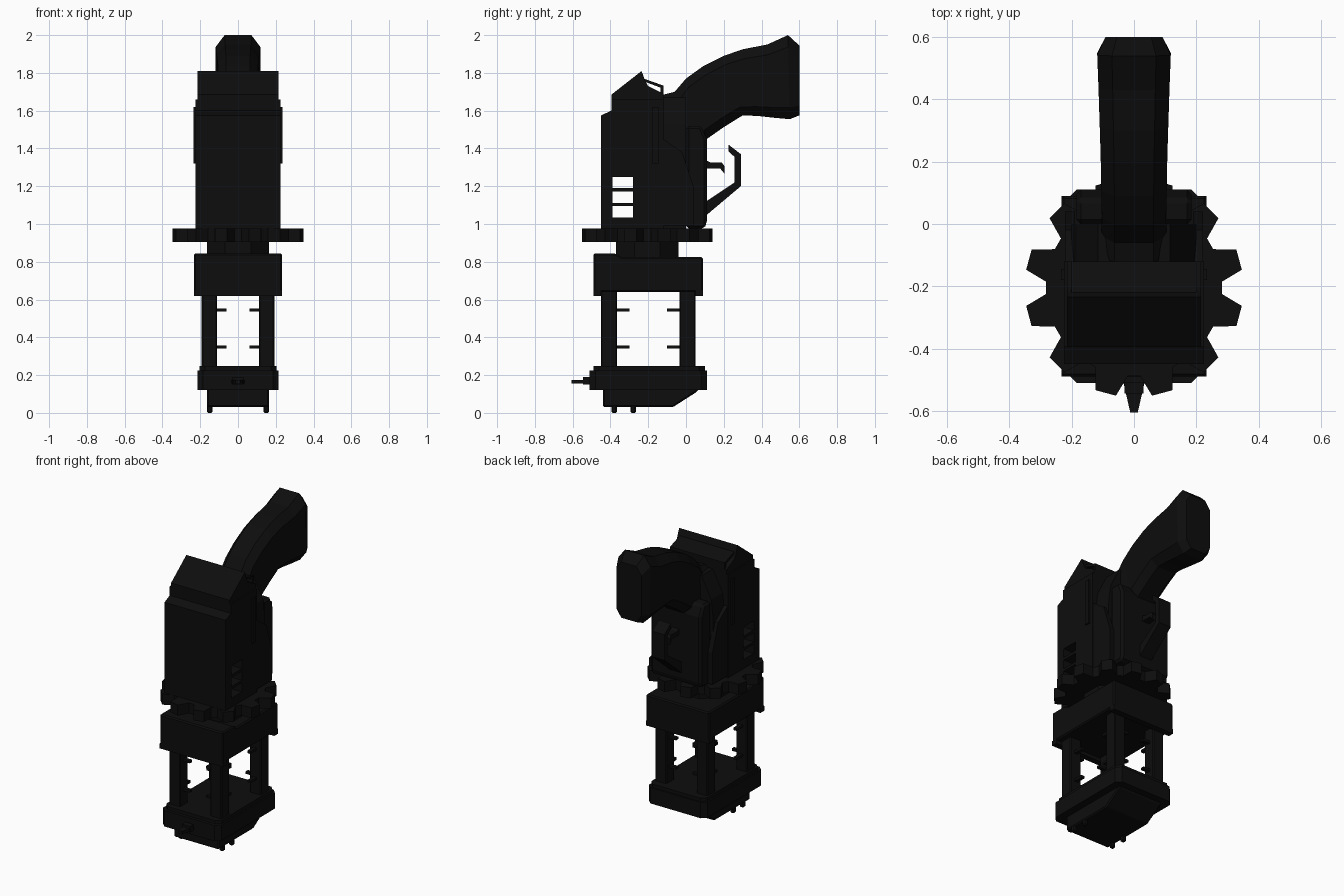
import bpy, bmesh, math
from mathutils import Vector

if "Cube" in bpy.data.objects:
    bpy.data.objects.remove(bpy.data.objects["Cube"])


def material(name, v):
    m = bpy.data.materials.new(name)
    m.diffuse_color = (v, v, v, 1)
    m.use_nodes = True
    m.node_tree.nodes["Principled BSDF"].inputs["Base Color"].default_value = m.diffuse_color
    return m


BLACK = material("gunmetal black", 0.004)
CY = -0.205  # barrel axis in y


def finish(name, bm, bevel=0):
    bmesh.ops.recalc_face_normals(bm, faces=bm.faces)
    me = bpy.data.meshes.new(name)
    bm.to_mesh(me)
    bm.free()
    ob = bpy.data.objects.new(name, me)
    bpy.context.collection.objects.link(ob)
    me.materials.append(BLACK)
    if bevel:
        mod = ob.modifiers.new("bevel", 'BEVEL')
        mod.width, mod.segments = bevel, 1
    return ob


def prism(name, pts, lo, hi, axis='x', bevel=0):
    """Extrude a profile: axis x takes (y, z) points, axis z takes (x, y), axis y takes (x, z)."""
    put = {'x': lambda p, d: (d, p[0], p[1]),
           'y': lambda p, d: (p[0], d, p[1]),
           'z': lambda p, d: (p[0], p[1], d)}[axis]
    bm = bmesh.new()
    a = [bm.verts.new(put(p, lo)) for p in pts]
    b = [bm.verts.new(put(p, hi)) for p in pts]
    bm.faces.new(a)
    bm.faces.new(b)
    for i in range(len(pts)):
        j = (i + 1) % len(pts)
        bm.faces.new((a[i], a[j], b[j], b[i]))
    return finish(name, bm, bevel)


def box(name, x0, x1, y0, y1, z0, z1, bevel=0):
    return prism(name, [(x0, y0), (x1, y0), (x1, y1), (x0, y1)], z0, z1, 'z', bevel)


def chamfered(x, y0, y1, c):
    return [(-x + c, y0), (x - c, y0), (x, y0 + c), (x, y1 - c),
            (x - c, y1), (-x + c, y1), (-x, y1 - c), (-x, y0 + c)]


def cut(target, cutter):
    mod = target.modifiers.new("cut", 'BOOLEAN')
    mod.object, mod.operation, mod.solver = cutter, 'DIFFERENCE', 'EXACT'
    cutter.hide_render = True
    cutter.hide_set(True)


# front housing with side vents
housing = prism("front_housing", [(-.45, .975), (-.45, 1.575), (-.395, 1.6), (-.395, 1.66),
                                  (-.12, 1.66), (-.12, .975)], -.225, .225)
for z0, z1 in ((1.035, 1.095), (1.112, 1.172), (1.19, 1.25)):
    cut(housing, box("vent_cutter", -.5, .5, -.39, -.28, z0, z1))

# wedge cap with a thin rear hood
prism("cap", [(-.395, 1.65), (-.395, 1.685), (-.235, 1.81), (-.215, 1.755),
              (-.2, 1.73), (-.12, 1.69), (-.12, 1.65)], -.215, .215)
prism("cap_hood", [(-.24, 1.805), (-.225, 1.77), (-.12, 1.733), (-.12, 1.69), (-.135, 1.69),
                   (-.135, 1.722), (-.215, 1.752), (-.235, 1.76)], -.2, .2)

# rear housing narrowing towards the grip
prism("rear_housing", [(-.2, .975), (.2, .975), (.2, 1.4), (.185, 1.53), (.115, 1.67),
                       (-.115, 1.67), (-.185, 1.53), (-.2, 1.4)], -.13, .0, 'y')
prism("rear_lower_housing", [(0, .975), (.095, .975), (.11, 1.0), (.11, 1.45),
                             (.08, 1.52), (0, 1.52)], -.185, .185, 'x', .03)
for s in (-1, 1):
    a, b = sorted((s * .19, s * .222))
    prism("side_panel", [(-.12, .99), (.04, .99), (.04, 1.2), (-.02, 1.38), (-.12, 1.45)], a, b)
    a, b = sorted((s * .2, s * .235))
    box("side_rib", a, b, -.18, -.145, 1.32, 1.62)

# lofted grip: pairs of upper and lower (y, z) points
sections = [((-.12, 1.685), (-.1, 1.4), .105), ((-.06, 1.70), (.1, 1.38), .105),
            ((.0, 1.77), (.11, 1.45), .103), ((.09, 1.835), (.2, 1.513), .105),
            ((.2, 1.89), (.3, 1.575), .107), ((.3, 1.925), (.38, 1.572), .11),
            ((.43, 1.95), (.46, 1.563), .114), ((.54, 2.0), (.55, 1.555), .118),
            ((.6, 1.945), (.6, 1.575), .092)]
bm = bmesh.new()
rings = []
for top, bot, w in sections:
    t, b = Vector((0, *top)), Vector((0, *bot))
    ring = []
    for sx, f in ((-.6, 0), (.6, 0), (1, .14), (1, .86), (.6, 1), (-.6, 1), (-1, .86), (-1, .14)):
        ring.append(bm.verts.new(t.lerp(b, f) + Vector((sx * w, 0, 0))))
    rings.append(ring)
for r, q in zip(rings, rings[1:]):
    for i in range(8):
        j = (i + 1) % 8
        bm.faces.new((r[i], r[j], q[j], q[i]))
bm.faces.new(rings[0])
bm.faces.new(rings[-1])
finish("grip", bm)

# trigger and open guard
prism("trigger_guard", [(.1, 1.04), (.29, 1.2), (.29, 1.37), (.225, 1.42), (.225, 1.385),
                        (.257, 1.355), (.257, 1.22), (.1, 1.115)], -.045, .045)
prism("trigger", [(.09, 1.295), (.09, 1.345), (.13, 1.325), (.19, 1.325), (.205, 1.305),
                  (.205, 1.265), (.18, 1.295)], -.025, .025)

# toothed ring with twelve flared teeth
pts = []
for k in range(12):
    for da, r in ((-11, .283), (-5.5, .351), (5.5, .351), (11, .283)):
        a = math.radians(15 + 30 * k + da)
        pts.append((r * math.cos(a), CY + r * math.sin(a)))
prism("toothed_ring", pts, .905, .975, 'z')

# hub between ring and clamp
hub = [(.178 * math.cos(math.radians(22.5 + 45 * k)),
        CY + .178 * math.sin(math.radians(22.5 + 45 * k))) for k in range(8)]
prism("hub", hub, .81, .91, 'z')

# clamp block with lower lips
prism("clamp", [(-.49, .64), (-.49, .845), (-.38, .845), (-.34, .825), (.09, .825),
                (.09, .64)], -.232, .232, 'x', .008)
for n, y0, y1 in (("front_lip", -.49, -.45), ("rear_lip", .05, .09)):
    box(n, -.232, .232, y0, y1, .618, .65)

# corner posts with inward pins
for sx in (-1, 1):
    for y0, y1, d in ((-.45, -.365, 1), (-.035, .05, -1)):
        x0, x1 = sorted((sx * .11, sx * .192))
        box("post", x0, x1, y0, y1, .23, .65, .006)
        inner = y1 if d > 0 else y0
        yc = (y0 + y1) / 2
        for z in (.35, .545):
            a, b = sorted((sx * .06, sx * .12))
            box("cross_pin", a, b, yc - .012, yc + .012, z - .008, z + .008)
            a, b = sorted((inner - d * .01, inner + d * .065))
            box("side_pin", sx * .15 - .012, sx * .15 + .012, a, b, z - .008, z + .008)

# muzzle block
prism("muzzle_collar", chamfered(.215, -.51, .11, .03), .12, .225, 'z')
prism("muzzle_collar_top", chamfered(.205, -.49, .1, .03), .22, .247, 'z')
prism("muzzle_nose", [(-.44, .03), (-.44, .13), (.07, .13), (.055, .11), (-.07, .03)],
      -.165, .165, 'x', .008)
for sx in (-.15, .15):
    for y in (-.38, -.28):
        box("nose_stud", sx - .014, sx + .014, y - .014, y + .014, 0, .05, .006)

# front sight blade
prism("sight_blade", [(-.036, -.5), (-.012, -.605), (.012, -.605), (.036, -.5)], .155, .175, 'z')
box("sight_mount", -.03, .03, -.545, -.5, .15, .19)
